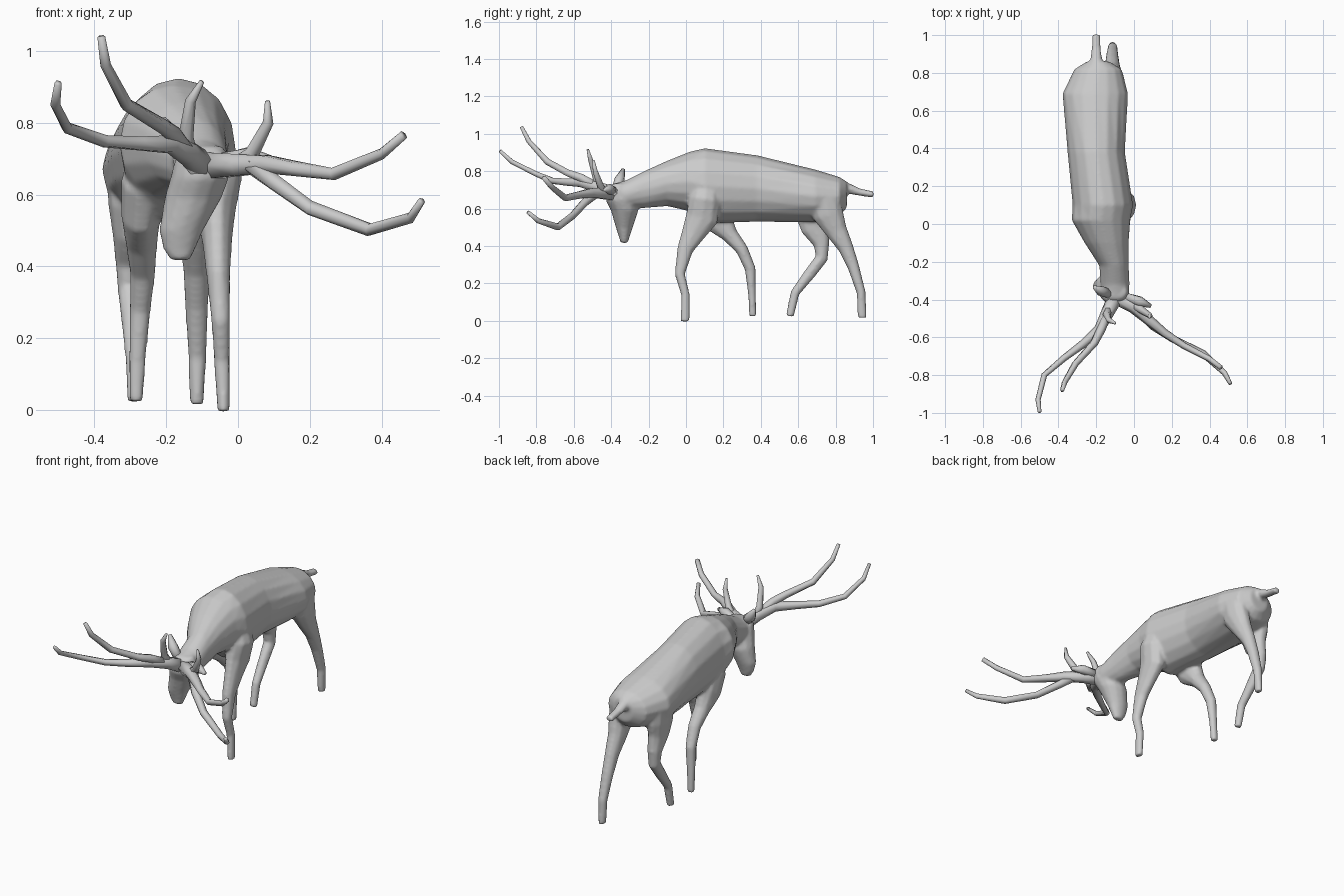
import bpy, bmesh
from math import cos, sin, pi
from mathutils import Vector


def loft(bm, rows, n=12, axis=None):
    """Closed tube through rows of (x, y, z, half width, half depth)."""
    pts = [Vector(r[:3]) for r in rows]
    rings = []
    for i, r in enumerate(rows):
        a = pts[max(i - 1, 0)]
        b = pts[min(i + 1, len(pts) - 1)]
        t = Vector(axis) if axis else (b - a).normalized()
        side = Vector((1, 0, 0))
        side = (side - t * side.dot(t)).normalized()
        up = t.cross(side)
        rings.append([bm.verts.new(pts[i] + side * r[3] * cos(2 * pi * k / n)
                                   + up * r[4] * sin(2 * pi * k / n)) for k in range(n)])
    faces = [bm.faces.new(rings[0][::-1]), bm.faces.new(rings[-1])]
    for p, q in zip(rings, rings[1:]):
        for k in range(n):
            m = (k + 1) % n
            faces.append(bm.faces.new((p[k], p[m], q[m], q[k])))
    bmesh.ops.recalc_face_normals(bm, faces=faces)


def limb(bm, path, radii, n=6):
    loft(bm, [(*p, r, r) for p, r in zip(path, radii)], n)


def finish(name, bm):
    me = bpy.data.meshes.new(name)
    bm.to_mesh(me)
    bm.free()
    for p in me.polygons:
        p.use_smooth = True
    ob = bpy.data.objects.new(name, me)
    bpy.context.collection.objects.link(ob)
    return ob


# Body: torso and neck, then head, tail and legs, fused into one skin
bm = bmesh.new()
loft(bm, [(-.19, .86, .675, .06, .07), (-.19, .82, .665, .125, .105),
          (-.205, .69, .668, .174, .142), (-.2, .38, .708, .152, .178),
          (-.165, .1, .722, .16, .202), (-.175, .02, .745, .155, .16),
          (-.145, -.1, .735, .117, .122), (-.106, -.22, .703, .078, .1),
          (-.1, -.32, .675, .077, .077), (-.095, -.4, .69, .065, .04)], 16, (0, 1, 0))
# head
loft(bm, [(-.09, -.36, .735, .05, .03), (-.1, -.36, .7, .075, .07),
          (-.107, -.345, .645, .082, .085), (-.125, -.328, .59, .08, .074),
          (-.158, -.33, .5, .062, .046), (-.163, -.33, .45, .046, .029),
          (-.16, -.33, .417, .028, .02)], 12, (0, 0, 1))
# tail
loft(bm, [(-.2, .78, .74, .04, .04), (-.2, .86, .71, .034, .03),
          (-.2, .93, .688, .025, .02), (-.2, 1.003, .675, .023, .018)], 8)
# front right, front left, hind right, hind left legs
for rows in (
    [(-.04, -.005, -.003, .018, .024), (-.045, -.003, .14, .023, .024),
     (-.048, -.033, .25, .027, .028), (-.055, -.005, .38, .034, .044),
     (-.058, .04, .47, .042, .066), (-.062, .085, .55, .055, .09),
     (-.05, .1, .65, .063, .085), (-.07, .11, .74, .05, .06)],
    [(-.283, .357, .025, .02, .02), (-.28, .353, .14, .024, .021),
     (-.272, .343, .28, .03, .03), (-.265, .3, .38, .036, .034),
     (-.268, .235, .46, .044, .045), (-.27, .17, .54, .055, .085),
     (-.26, .12, .64, .065, .09)],
    [(-.115, .942, .017, .02, .024), (-.113, .937, .15, .026, .025),
     (-.115, .895, .29, .033, .032), (-.115, .855, .39, .038, .042),
     (-.115, .805, .48, .048, .06), (-.11, .76, .57, .06, .085),
     (-.11, .74, .65, .065, .09)],
    [(-.288, .555, .025, .02, .023), (-.29, .583, .15, .024, .025),
     (-.297, .66, .25, .028, .032), (-.302, .725, .335, .033, .035),
     (-.303, .725, .41, .038, .044), (-.303, .69, .49, .046, .075),
     (-.305, .68, .57, .056, .1), (-.3, .68, .65, .065, .1)]):
    loft(bm, rows, 10)
body = finish("stag_body", bm)
fuse = body.modifiers.new("fuse", 'REMESH')
fuse.mode = 'VOXEL'
fuse.voxel_size = .009
fuse.use_smooth_shade = True
soften = body.modifiers.new("soften", 'SMOOTH')
soften.factor = .5
soften.iterations = 5

# Ears
for name, path in (("left_ear", [(-.13, -.37, .71), (-.175, -.355, .755), (-.21, -.335, .81)]),
                   ("right_ear", [(-.05, -.385, .69), (.03, -.41, .705), (.09, -.435, .7)])):
    bm = bmesh.new()
    limb(bm, path, (.025, .028, .01), 8)
    finish(name, bm)

# Antlers: main beam, second beam, brow tine
antlers = {
    "left_antler": (
        [(-.1, -.39, .68), (-.14, -.47, .715), (-.185, -.56, .74), (-.27, -.635, .742),
         (-.37, -.71, .748), (-.475, -.8, .785), (-.508, -.93, .85), (-.5, -.995, .91)],
        [(-.14, -.47, .715), (-.175, -.56, .765), (-.21, -.63, .79), (-.31, -.74, .85),
         (-.368, -.84, .96), (-.38, -.88, 1.038)],
        [(-.13, -.44, .69), (-.145, -.48, .76), (-.132, -.51, .86), (-.1, -.525, .915)]),
    "right_antler": (
        [(-.08, -.39, .68), (0, -.44, .682), (.08, -.51, .684), (.16, -.575, .672),
         (.265, -.645, .657), (.4, -.715, .713), (.46, -.76, .765)],
        [(.04, -.48, .68), (.1, -.54, .635), (.2, -.605, .563), (.365, -.685, .502),
         (.48, -.79, .535), (.51, -.845, .582)],
        [(-.02, -.42, .675), (.04, -.455, .715), (.084, -.485, .8), (.082, -.495, .86)]),
}
for name, (beam, branch, tine) in antlers.items():
    bm = bmesh.new()
    limb(bm, beam, (.042, .035, .028, .022, .018, .016, .014, .01))
    limb(bm, branch, (.026, .024, .021, .019, .015, .011))
    limb(bm, tine, (.024, .021, .015, .007))
    finish(name, bm)
